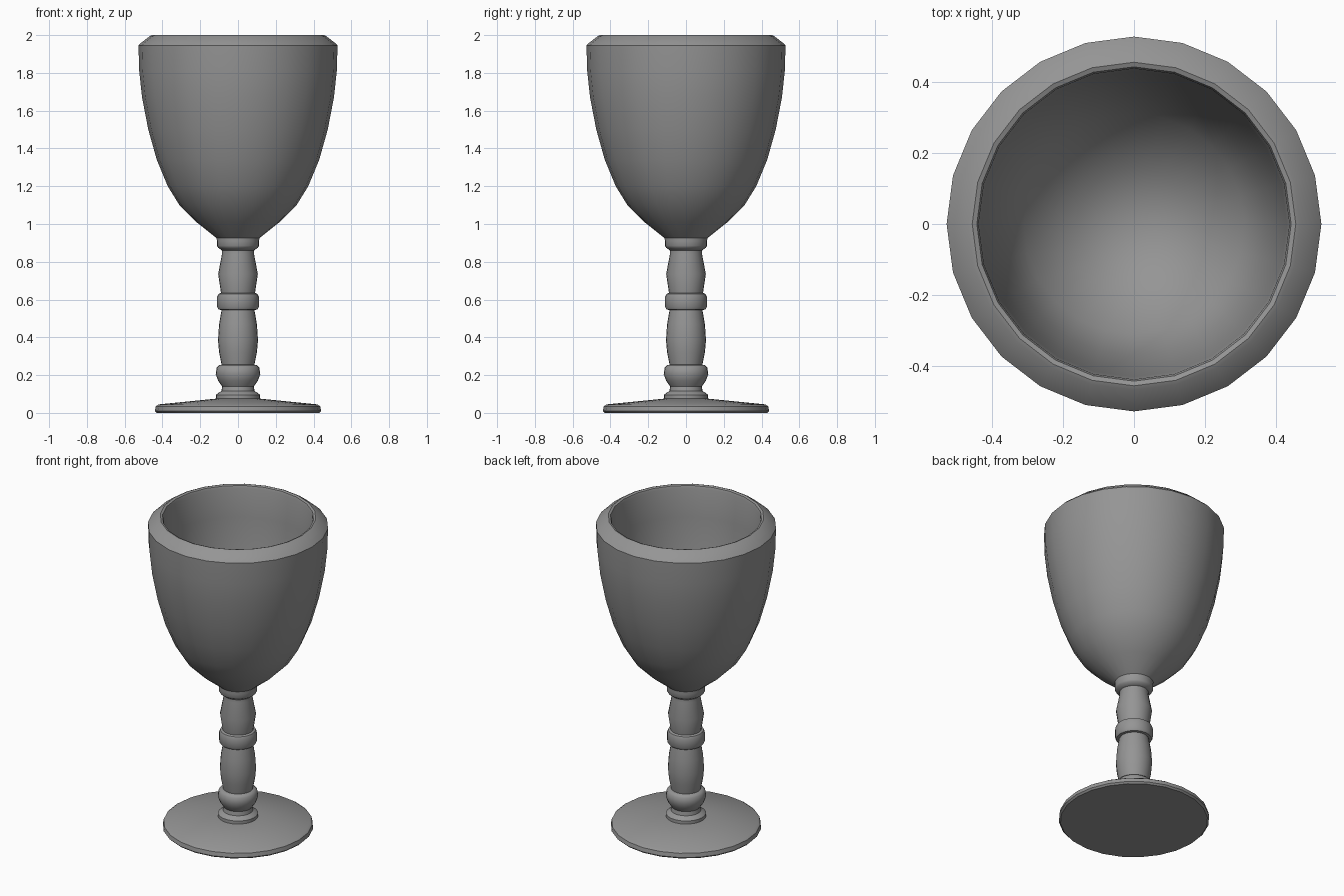
import bpy
import bmesh
import math

cube = bpy.data.objects.get("Cube")
if cube:
    bpy.data.objects.remove(cube, do_unlink=True)

SIDES = 24

metal = bpy.data.materials.new("grey metal")
metal.use_nodes = True
grey = (0.3, 0.3, 0.3, 1)
metal.diffuse_color = grey
metal.node_tree.nodes["Principled BSDF"].inputs["Base Color"].default_value = grey


def lathe(name, profile):
    """Revolve (radius, height) points about z; zero radius closes to a point."""
    bm = bmesh.new()
    verts = [bm.verts.new((r, 0, z)) for r, z in profile]
    edges = [bm.edges.new(pair) for pair in zip(verts, verts[1:])]
    bmesh.ops.spin(bm, geom=verts + edges, cent=(0, 0, 0), axis=(0, 0, 1),
                   angle=math.tau, steps=SIDES, use_merge=False, use_duplicate=False)
    bmesh.ops.remove_doubles(bm, verts=bm.verts, dist=0.0005)
    bmesh.ops.recalc_face_normals(bm, faces=bm.faces)
    mesh = bpy.data.meshes.new(name)
    bm.to_mesh(mesh)
    bm.free()
    mesh.materials.append(metal)
    obj = bpy.data.objects.new(name, mesh)
    bpy.context.collection.objects.link(obj)
    bpy.ops.object.select_all(action="DESELECT")
    obj.select_set(True)
    bpy.context.view_layer.objects.active = obj
    bpy.ops.object.shade_smooth_by_angle(angle=math.radians(40))
    return obj


# Flat disc foot with a thin bevelled edge
lathe("foot", [(0, 0), (0.43, 0), (0.44, 0.01), (0.435, 0.035), (0.42, 0.045),
               (0.12, 0.075), (0, 0.075)])

# Turned stem: foot collar, lower knob, long baluster, ring, short baluster
lathe("stem", [(0, 0.06), (0.117, 0.06), (0.117, 0.095), (0.105, 0.105),
               (0.088, 0.115), (0.084, 0.14), (0.105, 0.17), (0.118, 0.205),
               (0.113, 0.24), (0.1, 0.253), (0.087, 0.255), (0.1, 0.32),
               (0.106, 0.385), (0.1, 0.47), (0.087, 0.545), (0.103, 0.547),
               (0.11, 0.56), (0.11, 0.615), (0.103, 0.63), (0.09, 0.635),
               (0.105, 0.735), (0.085, 0.84), (0.085, 0.86), (0, 0.86)])

# Collar and hollow cup with a sloped rim
lathe("cup", [(0, 0.86), (0.085, 0.86), (0.106, 0.875), (0.112, 0.885),
              (0.112, 0.91), (0.113, 0.925), (0.22, 1.01), (0.31, 1.1),
              (0.372, 1.2), (0.43, 1.34), (0.475, 1.5), (0.508, 1.67),
              (0.523, 1.81), (0.527, 1.945), (0.512, 1.96), (0.467, 1.995),
              (0.455, 2), (0.442, 1.995), (0.437, 1.98), (0.43, 1.8),
              (0.41, 1.6), (0.37, 1.35), (0.31, 1.22), (0.16, 1.07), (0, 1.03)])
